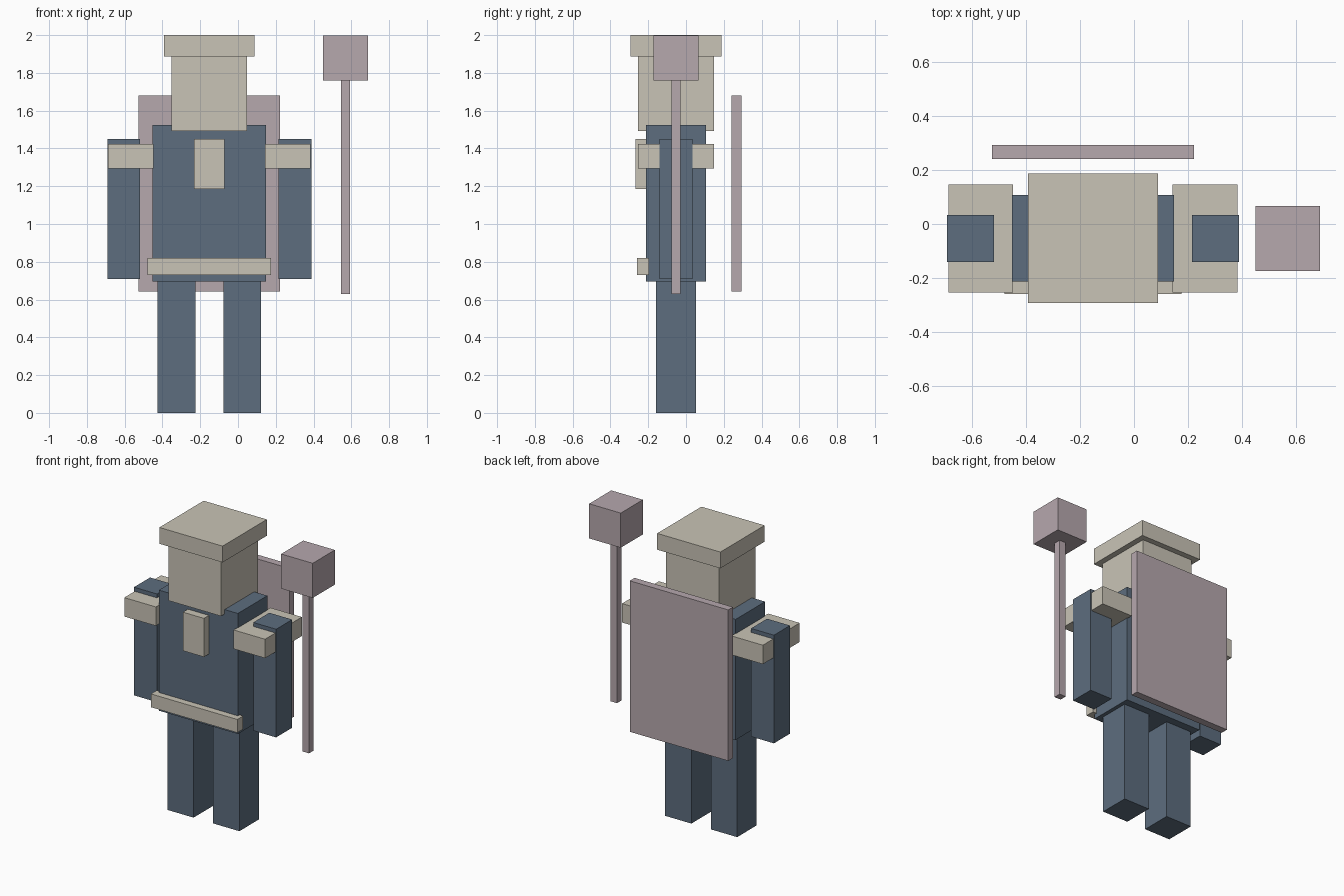
import bpy
import bmesh
from mathutils import Matrix, Vector

cube = bpy.data.objects.get("Cube")
if cube:
    bpy.data.objects.remove(cube, do_unlink=True)


def make_material(name, rgb):
    mat = bpy.data.materials.new(name)
    mat.use_nodes = True
    color = (*rgb, 1.0)
    mat.diffuse_color = color
    mat.node_tree.nodes["Principled BSDF"].inputs["Base Color"].default_value = color
    return mat


slate = make_material("slate blue", (0.109, 0.153, 0.209))
stone = make_material("pale stone", (0.584, 0.552, 0.468))
mauve = make_material("dusty mauve", (0.468, 0.392, 0.423))

BODY_X, BODY_Y = -0.152, -0.053  # centre line of the figure


def block(name, mat, x, half_width, y, half_depth, bottom, top):
    """Box placed relative to the figure's centre line."""
    bm = bmesh.new()
    size = Vector((2 * half_width, 2 * half_depth, top - bottom))
    bmesh.ops.create_cube(bm, size=1, matrix=Matrix.Diagonal(size).to_4x4())
    mesh = bpy.data.meshes.new(name)
    bm.to_mesh(mesh)
    bm.free()
    mesh.materials.append(mat)
    obj = bpy.data.objects.new(name, mesh)
    obj.location = (BODY_X + x, BODY_Y + y, (bottom + top) / 2)
    bpy.context.collection.objects.link(obj)
    return obj


# Body and head
block("torso", slate, 0, 0.30, 0, 0.16, 0.695, 1.523)
block("head", stone, 0, 0.20, 0, 0.20, 1.493, 1.888)
block("hat", stone, 0, 0.24, 0, 0.24, 1.888, 2.0)

# Paired limbs and shoulder guards
for side, sign in (("left", 1), ("right", -1)):
    block(side + "_leg", slate, sign * 0.174, 0.10, 0, 0.106, 0, 0.70)
    block(side + "_arm", slate, sign * 0.453, 0.087, 0, 0.087, 0.708, 1.451)
    block(side + "_shoulder_guard", stone, sign * 0.415, 0.12, 0, 0.20, 1.294, 1.424)

# Chest plate and belt on the front
block("chest_plate", stone, 0, 0.08, -0.187, 0.027, 1.186, 1.451)
block("belt", stone, 0, 0.328, -0.174, 0.032, 0.729, 0.82)

# Cape behind the body
block("cape", mauve, 0, 0.374, 0.32, 0.026, 0.642, 1.679)

# Staff beside the left arm
block("staff_shaft", mauve, 0.721, 0.025, 0, 0.025, 0.63, 1.765)
block("staff_head", mauve, 0.721, 0.12, 0, 0.12, 1.759, 1.997)
